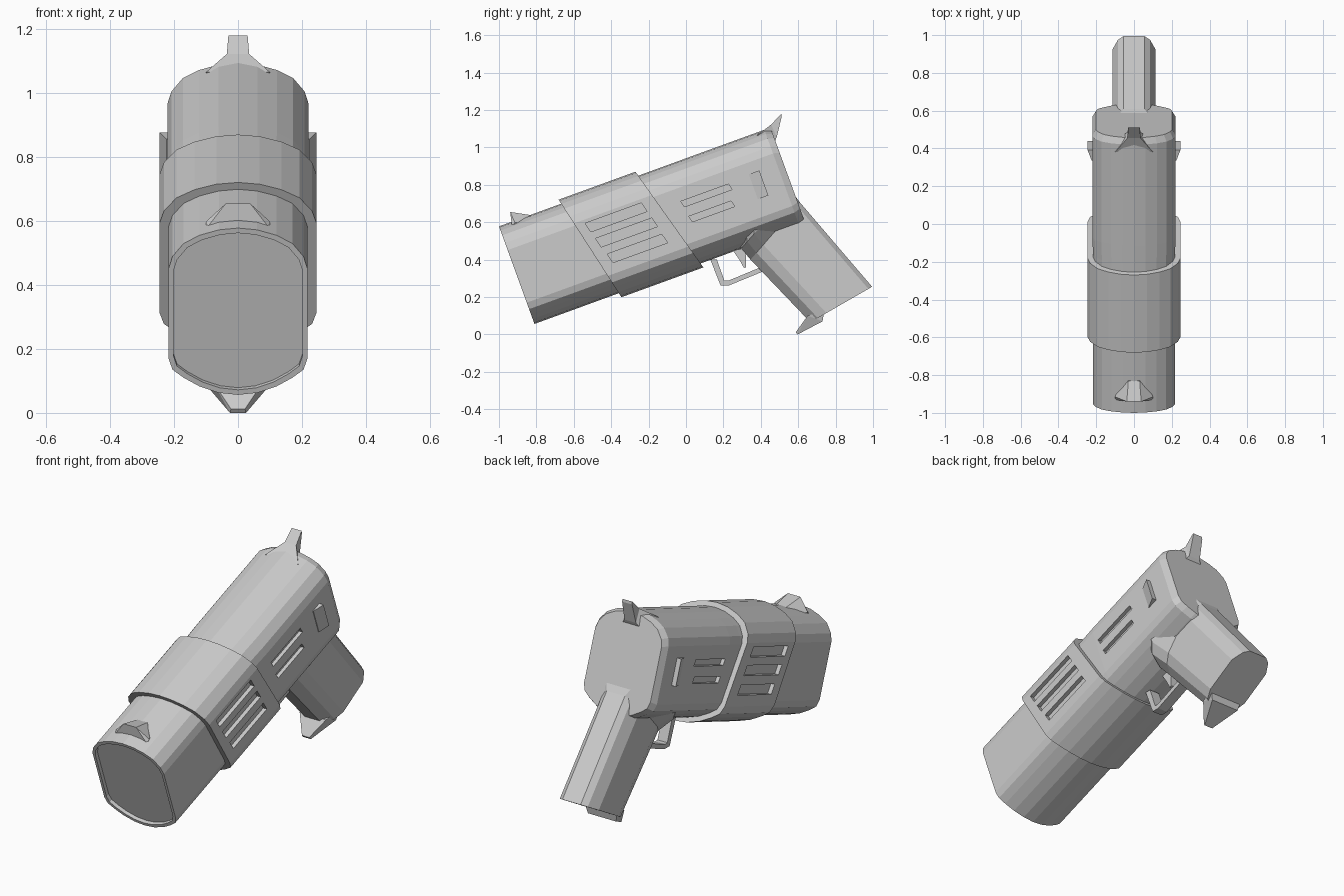
import bpy, bmesh, math
from mathutils import Vector

if "Cube" in bpy.data.objects:
    bpy.data.objects.remove(bpy.data.objects["Cube"])

C, S = math.cos(math.radians(20)), math.sin(math.radians(20))


def tilt(x, u, v):
    """Barrel frame (u rearward along the axis, v upward) to world."""
    return (x, u * C - v * S, u * S + v * C)


def finish(bm, name):
    bmesh.ops.recalc_face_normals(bm, faces=bm.faces)
    me = bpy.data.meshes.new(name)
    bm.to_mesh(me)
    bm.free()
    ob = bpy.data.objects.new(name, me)
    bpy.context.collection.objects.link(ob)
    return ob


def loft(name, rings, closed=False):
    bm = bmesh.new()
    vs = [[bm.verts.new(p) for p in r] for r in rings]
    n = len(vs[0])
    pairs = list(zip(vs, vs[1:])) + ([(vs[-1], vs[0])] if closed else [])
    for a, b in pairs:
        for i in range(n):
            j = (i + 1) % n
            bm.faces.new((a[i], a[j], b[j], b[i]))
    if not closed:
        bm.faces.new(vs[0])
        bm.faces.new(vs[-1])
    return finish(bm, name)


def hull(name, pts):
    """Convex block from right-hand points, mirrored to the left."""
    bm = bmesh.new()
    for x, y, z in pts:
        bm.verts.new((x, y, z))
        bm.verts.new((-x, y, z))
    bmesh.ops.convex_hull(bm, input=bm.verts)
    bmesh.ops.dissolve_limit(bm, angle_limit=0.01, verts=bm.verts, edges=bm.edges)
    return finish(bm, name)


def quad_ring(front, back, w):
    return [(w, *front), (w, *back), (-w, *back), (-w, *front)]


# Barrel cross-section: flat sides with arched top and bottom
MID = 0.607
HALF = [(0, .885), (.06, .879), (.12, .861), (.17, .834), (.205, .79), (.217, .75),
        (.217, .451), (.205, .414), (.17, .387), (.12, .358), (.06, .337), (0, .33)]
SECTION = HALF + [(-x, v) for x, v in HALF[-2:0:-1]]


def barrel_ring(u, sx=1.0, sv=1.0, k=0.0):
    out = []
    for x, v in SECTION:
        d = (v - MID) * sv
        out.append(tilt(x * sx, u + k * d, MID + d))
    return out


# Main body with recessed muzzle and chamfered rear
body = loft("body", [barrel_ring(-.722, .93, .94), barrel_ring(-.742, .93, .94),
                     barrel_ring(-.742), barrel_ring(.1), barrel_ring(.2, 1.015),
                     barrel_ring(.768, 1.015), barrel_ring(.803, .93, .95)])

# Slanted sleeve around the middle
KF, KR = -.227, -.275
sleeve = loft("sleeve", [barrel_ring(-.325, 1.13, 1.09, KF), barrel_ring(.127, 1.13, 1.09, KR),
                         barrel_ring(.127, .99, .99, KR), barrel_ring(-.325, .99, .99, KF)], True)


# Vent slots cut in both sides
def slot_cutters(name, slots, x0):
    bm = bmesh.new()
    for u, v, length, h in slots:
        for s in (1, -1):
            rings = []
            for x in (x0, .3):
                rings.append([bm.verts.new(tilt(s * x, u + a * length / 2 - .25 * b * h / 2, v + b * h / 2))
                              for a, b in ((-1, -1), (1, -1), (1, 1), (-1, 1))])
            p, q = rings
            bm.faces.new(p)
            bm.faces.new(q)
            for i in range(4):
                j = (i + 1) % 4
                bm.faces.new((p[i], p[j], q[j], q[i]))
    ob = finish(bm, name)
    ob.hide_render = True
    ob.hide_viewport = True
    return ob


def cut(ob, cutter):
    m = ob.modifiers.new("slots", 'BOOLEAN')
    m.operation = 'DIFFERENCE'
    m.solver = 'EXACT'
    m.object = cutter


cut(sleeve, slot_cutters("sleeve_slot_cutter", [(-.137, .716, .32, .053), (-.113, .621, .32, .053),
                                                (-.087, .521, .31, .053)], .223))
cut(body, slot_cutters("rear_slot_cutter", [(.357, .661, .27, .034), (.354, .571, .24, .034)], .2))

# Side levers: wedges standing out toward the rear
for s, side in ((1, "right"), (-1, "left")):
    loft("side_lever_" + side,
         [[tilt(s * x, u, v) for x, u in ((.2, .608), (.224, .608), (.246, .668), (.2, .668))]
          for v in (.548, .69)])

# Front sight
hull("front_sight", [(.1, -.93, .575), (.1, -.915, .598), (.038, -.94, .655),
                     (.03, -.83, .638), (.06, -.81, .59)])

# Hammer spur
loft("hammer", [quad_ring((.38, 1.065), (.45, .97), .1),
                quad_ring((.455, 1.122), (.485, 1.055), .035),
                quad_ring((.51, 1.18), (.512, 1.165), .03)])

# Grip: many-sided section between a front and a back point, flared into the body
GRIP = [(0, .045), (.12, .095), (.26, .115), (.78, .115), (.94, .085), (1, .055)]


def grip_ring(front, back, k):
    f, b = Vector(front), Vector(back)
    right = [(w * k, *f.lerp(b, t)) for t, w in GRIP]
    return right + [(-x, y, z) for x, y, z in reversed(right)]


loft("grip", [grip_ring((.285, .56), (.53, .80), 1.8), grip_ring((.295, .46), (.565, .765), 1.6),
              grip_ring((.345, .40), (.61, .705), 1.0), grip_ring((.665, .065), (.995, .255), 1.0)])

# Pointed toe at the bottom of the grip
hull("grip_toe", [(.08, .65, .10), (.1, .74, .13), (.085, .73, .07),
                  (.022, .587, .012), (.025, .597, 0)])

# Trigger guard: thin bent strap
outer = [(.13, .40), (.185, .262), (.23, .262), (.42, .34)]
inner = [(.165, .40), (.205, .288), (.225, .287), (.42, .368)]
loft("trigger_guard", [quad_ring(o, i, .03) for o, i in zip(outer, inner)])

# Trigger: small curved blade
loft("trigger", [quad_ring((.25, .45), (.32, .46), .02), quad_ring((.285, .40), (.32, .41), .02),
                 quad_ring((.31, .355), (.322, .36), .02)])
